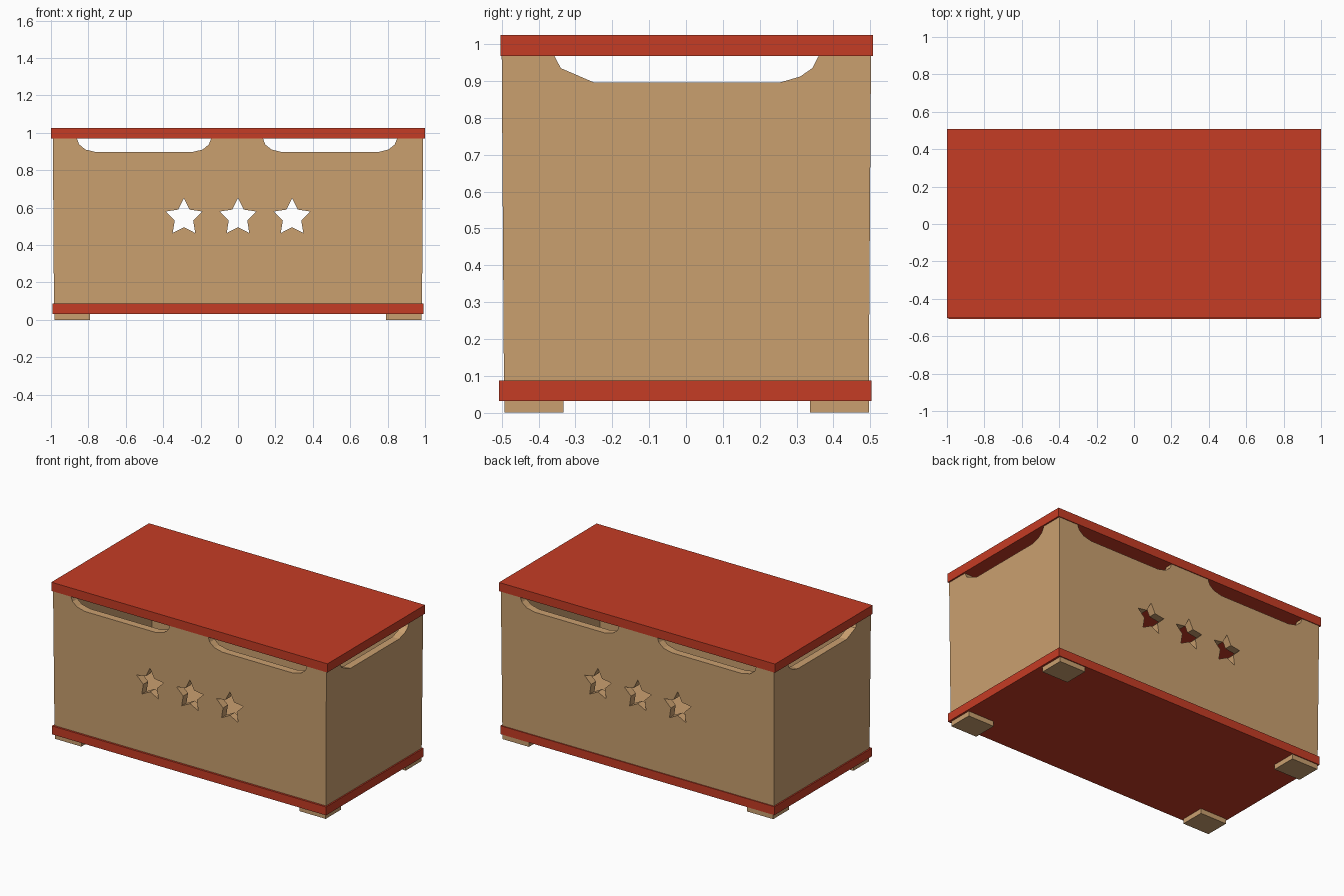
import bpy, bmesh, math
from mathutils import Vector
from mathutils.geometry import tessellate_polygon

if "Cube" in bpy.data.objects:
    bpy.data.objects.remove(bpy.data.objects["Cube"])


def material(name, rgb):
    m = bpy.data.materials.new(name)
    m.diffuse_color = (*rgb, 1)
    m.use_nodes = True
    m.node_tree.nodes["Principled BSDF"].inputs["Base Color"].default_value = m.diffuse_color
    return m


RED = material("red paint", (0.56, 0.045, 0.018))
TAN = material("tan wood", (0.59, 0.35, 0.16))
Z0, Z1, T = 0.086, 0.968, 0.05      # wall bottom, wall top, wall thickness


def finish(bm, name, mat):
    bmesh.ops.recalc_face_normals(bm, faces=bm.faces)
    me = bpy.data.meshes.new(name)
    bm.to_mesh(me)
    bm.free()
    me.materials.append(mat)
    ob = bpy.data.objects.new(name, me)
    bpy.context.collection.objects.link(ob)
    return ob


def box(name, mat, x0, x1, y0, y1, z0, z1):
    bm = bmesh.new()
    bmesh.ops.create_cube(bm, size=1)
    for v in bm.verts:
        v.co = (x1 if v.co.x > 0 else x0, y1 if v.co.y > 0 else y0, z1 if v.co.z > 0 else z0)
    return finish(bm, name, mat)


def panel(name, loops, place):
    """Flat board with holes: loops are (u, z) outlines, place maps (u, depth, z) to 3D."""
    bm = bmesh.new()
    sides = []
    for d in (0, T):
        rows = []
        for loop in loops:
            row = []
            for u, z in loop:
                p = Vector(place(u, d, z))
                k = (Z1 - z) / (Z1 - Z0) * 0.006       # walls narrow slightly downwards
                p.x -= math.copysign(k, p.x) * min(1, abs(p.x) / 0.9)
                p.y -= math.copysign(k, p.y) * min(1, abs(p.y) / 0.44)
                row.append(bm.verts.new(p))
            rows.append(row)
        sides.append(rows)
        flat = [v for r in rows for v in r]
        for tri in tessellate_polygon([[Vector((u, z, 0)) for u, z in lp] for lp in loops]):
            bm.faces.new([flat[i] for i in tri])
    for a, b in zip(*sides):
        for i in range(len(a)):
            j = (i + 1) % len(a)
            bm.faces.new((a[i], a[j], b[j], b[i]))
    return finish(bm, name, TAN)


def star(cx, cz=0.547, R=0.103, r=0.052):
    return [(cx + (r if i % 2 else R) * math.sin(i * math.pi / 5),
             cz + (r if i % 2 else R) * math.cos(i * math.pi / 5)) for i in range(10)]


def notch(a, b):
    """Rounded grip cutout running from a to b along the top edge."""
    left = [(0, Z1), (0.012, 0.937), (0.045, 0.91), (0.103, 0.896)]
    return [(a + u, z) for u, z in left] + [(b - u, z) for u, z in reversed(left)]


# front and back boards with star holes and two grips each
long_outline = ([(-0.99, Z0), (-0.99, Z1)] + notch(-0.861, -0.144)
                + notch(0.134, 0.85) + [(0.99, Z1), (0.99, Z0)])
long_loops = [long_outline] + [star(x) for x in (-0.29, 0, 0.29)]
panel("front_wall", long_loops, lambda u, d, z: (u, -0.5 + d, z))
panel("back_wall", long_loops, lambda u, d, z: (u, 0.502 - d, z))

# end boards with one grip each
end_outline = [(-0.45, Z0), (-0.45, Z1), (-0.357, Z1), (-0.34, 0.935), (-0.25, 0.896),
               (0.255, 0.896), (0.31, 0.912), (0.343, 0.935), (0.36, Z1), (0.452, Z1), (0.452, Z0)]
for name, s in (("left_wall", -1), ("right_wall", 1)):
    panel(name, [end_outline], lambda u, d, z: (s * (0.99 - d), u, z))

# lid, base and inner floor
box("lid", RED, -1, 1, -0.503, 0.507, Z1, 1.025)
box("base", RED, -0.993, 0.993, -0.507, 0.503, 0.032, 0.087)
box("inner_floor", TAN, -0.96, 0.96, -0.47, 0.47, 0.08, 0.095)

# corner feet
for sx in (-1, 1):
    for y0, y1 in ((-0.492, -0.333), (0.336, 0.497)):
        x0, x1 = sorted((sx * 0.79, sx * 0.98))
        box("foot", TAN, x0, x1, y0, y1, 0, 0.034)
